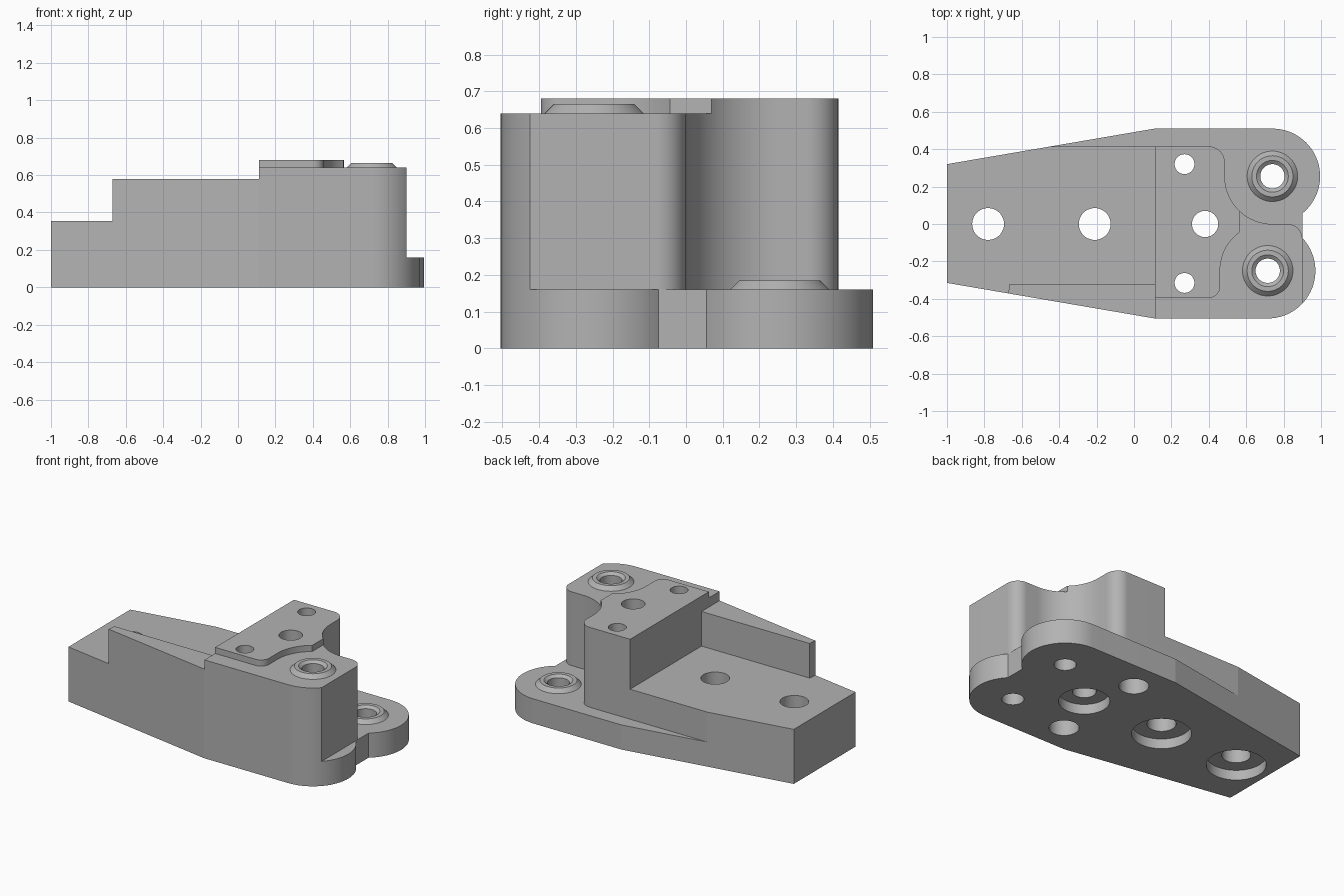
import bpy
import bmesh
from math import sin, cos, radians, pi
from mathutils import Matrix

if "Cube" in bpy.data.objects:
    bpy.data.objects.remove(bpy.data.objects["Cube"])

grey = bpy.data.materials.new("satin grey")
grey.use_nodes = True
GREY = (0.45, 0.45, 0.45, 1)
grey.diffuse_color = GREY
grey.node_tree.nodes["Principled BSDF"].inputs["Base Color"].default_value = GREY

BACK_BOSS = (0.74, 0.255)
FRONT_BOSS = (0.715, -0.25)
BOSS_R = 0.255
TOP = 0.68


def arc(centre, r, a0, a1):
    """Points along an arc, in degrees, ends included."""
    n = max(2, round(abs(a1 - a0) / 5))
    angles = [radians(a0 + (a1 - a0) * i / n) for i in range(n + 1)]
    return [(centre[0] + r * cos(a), centre[1] + r * sin(a)) for a in angles]


def finish(bm, name):
    bmesh.ops.recalc_face_normals(bm, faces=bm.faces)
    mesh = bpy.data.meshes.new(name)
    bm.to_mesh(mesh)
    bm.free()
    mesh.materials.append(grey)
    obj = bpy.data.objects.new(name, mesh)
    bpy.context.collection.objects.link(obj)
    return obj


def prism(name, outline, z0, z1):
    bm = bmesh.new()
    face = bm.faces.new([bm.verts.new((x, y, z0)) for x, y in outline])
    ext = bmesh.ops.extrude_face_region(bm, geom=[face], use_keep_orig=True)
    top = [g for g in ext["geom"] if isinstance(g, bmesh.types.BMVert)]
    bmesh.ops.translate(bm, verts=top, vec=(0, 0, z1 - z0))
    return finish(bm, name)


def select(obj):
    bpy.ops.object.select_all(action="DESELECT")
    obj.select_set(True)
    bpy.context.view_layer.objects.active = obj


def cut(target, outline, z0, z1=1.0):
    """Remove a prism from the target."""
    tool = prism("cutter", outline, z0, z1)
    tool.hide_render = True
    mod = target.modifiers.new("cut", "BOOLEAN")
    mod.operation, mod.solver, mod.object = "DIFFERENCE", "EXACT", tool
    select(target)
    bpy.ops.object.modifier_apply(modifier=mod.name)
    bpy.data.objects.remove(tool)


def circle(centre, r):
    return arc(centre, r, 0, 360)[:-1]


def smooth(obj):
    select(obj)
    bpy.ops.object.shade_smooth_by_angle(angle=radians(8))


# Tapered body with two round lobes at the wide end
edge = 0.9
body = prism("mount_body",
             [(-1, -0.315), (0.11, -0.505)]
             + arc(FRONT_BOSS, BOSS_R, -90, 43.5)
             + [(edge, 0.0565)]
             + arc(BACK_BOSS, BOSS_R, -50, 90)
             + [(0.11, 0.51), (-1, 0.32)], 0, TOP)

# Low flange around the back lobe and behind the tower
cut(body, [(-1.2, 0.415)]
    + arc((0.4, 0.33), 0.085, 90, 0)
    + arc(BACK_BOSS, BOSS_R, 180, 270)
    + arc((0.82, -0.08), 0.08, 90, 0)
    + [(edge, -0.7), (1.2, -0.7), (1.2, 0.7), (-1.2, 0.7)], 0.16)

# Long floor, front wall top and sloping wall end
cut(body, [(-1.2, -0.32), (0.112, -0.32), (0.112, 0.7), (-1.2, 0.7)], 0.355)
cut(body, [(-1.2, -0.7), (0.112, -0.7), (0.112, 0.7), (-1.2, 0.7)], 0.58)
cut(body, [(-1.2, -0.7), (-0.7, -0.7), (-0.665, -0.3), (-1.2, -0.3)], 0.355)

# Raised pad left standing on the tower
cut(body, [(0, -0.395)]
    + arc((0.4, -0.335), 0.06, -90, 0)
    + arc(FRONT_BOSS, BOSS_R, 180, 126)
    + [(0.567, 0.3), (1.2, 0.3), (1.2, -0.7), (0, -0.7)], 0.64)

# Through holes, with counterbores underneath: place, radius, bore, depth
HOLES = [((-0.78, 0), 0.085, 0.175, 0.065),
         ((-0.21, 0), 0.085, 0.175, 0.065),
         ((0.38, 0), 0.07, 0.15, 0.065),
         ((0.27, 0.32), 0.053, 0.088, 0.2),
         ((0.27, -0.315), 0.053, 0.088, 0.2),
         (BACK_BOSS, 0.065, 0, 0),
         (FRONT_BOSS, 0.065, 0, 0)]
for place, radius, bore, depth in HOLES:
    cut(body, circle(place, radius), -0.1)
    if bore:
        cut(body, circle(place, bore), -0.1, depth)
smooth(body)

# Chamfered collars around the lobe holes
for name, (x, y), z in (("back_collar", BACK_BOSS, 0.16),
                        ("front_collar", FRONT_BOSS, 0.64)):
    bm = bmesh.new()
    profile = [(0.135, 0), (0.11, 0.025), (0.085, 0.025), (0.065, 0.01), (0.065, 0)]
    ring = [bm.verts.new((r, 0, h)) for r, h in profile]
    edges = [bm.edges.new((ring[i - 1], v)) for i, v in enumerate(ring)]
    bmesh.ops.spin(bm, geom=ring + edges, cent=(0, 0, 0), axis=(0, 0, 1),
                   angle=2 * pi, steps=72, use_merge=True)
    bmesh.ops.remove_doubles(bm, verts=bm.verts, dist=0.0001)
    bmesh.ops.transform(bm, matrix=Matrix.Translation((x, y, z)), verts=bm.verts)
    smooth(finish(bm, name))
